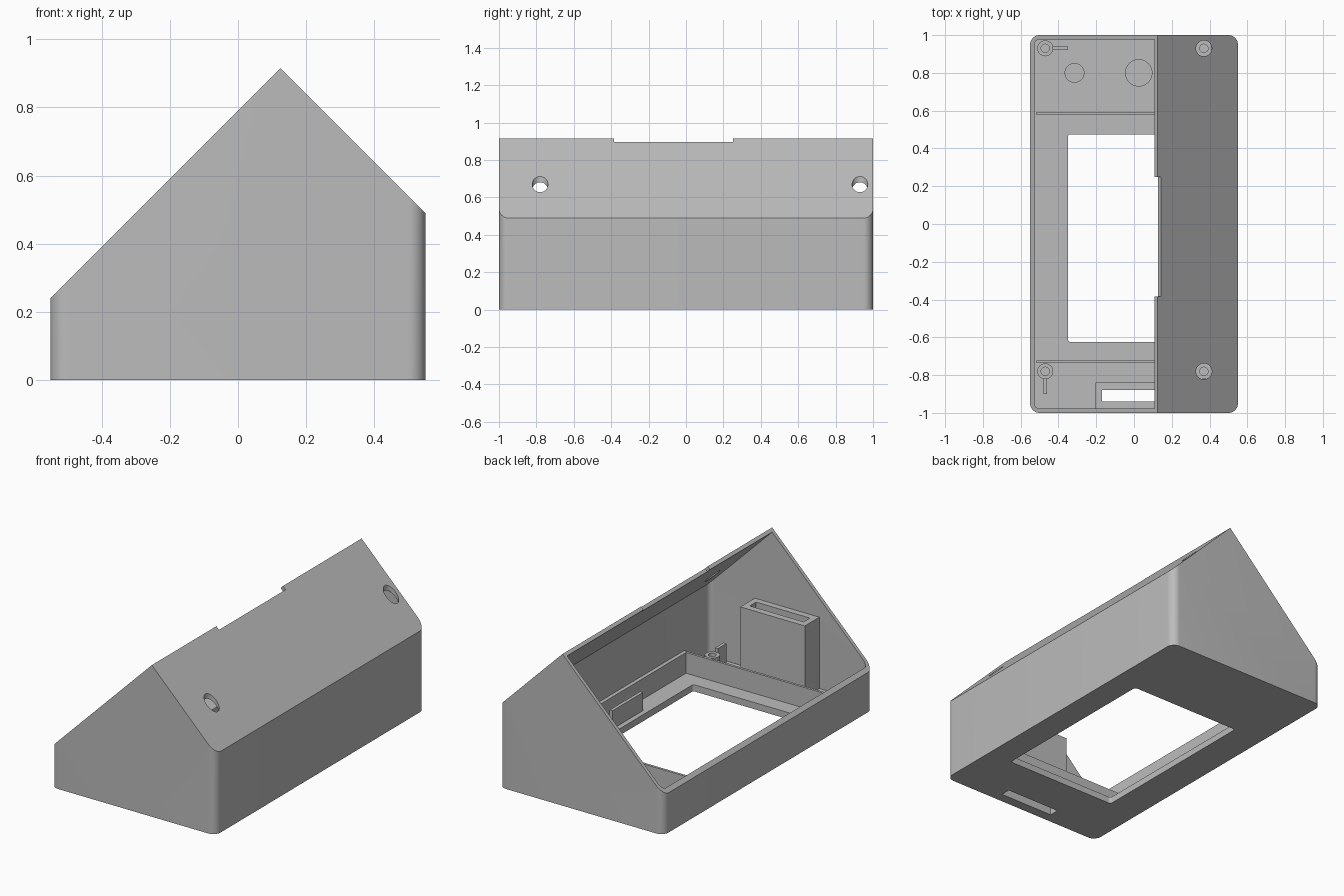
import bpy, bmesh, math
from mathutils import Vector, Matrix

cube = bpy.data.objects.get("Cube")
if cube:
    bpy.data.objects.remove(cube, do_unlink=True)

grey = bpy.data.materials.new("plain grey")
grey.use_nodes = True
colour = (0.5, 0.5, 0.5, 1)
grey.diffuse_color = colour
grey.node_tree.nodes["Principled BSDF"].inputs["Base Color"].default_value = colour

HALF_X, HALF_Y = 0.55, 1.0
WALL, FLOOR = 0.022, 0.04
PEAK = Vector((0.125, 0, 0.915))
RIM_NORMAL = Vector((-1, 0, 1)).normalized()
ROOF_NORMAL = Vector((1, 0, 1)).normalized()


def make(name, bm):
    bmesh.ops.recalc_face_normals(bm, faces=bm.faces)
    mesh = bpy.data.meshes.new(name)
    bm.to_mesh(mesh)
    bm.free()
    mesh.materials.append(grey)
    ob = bpy.data.objects.new(name, mesh)
    bpy.context.collection.objects.link(ob)
    return ob


def slice_off(bm, point, normal):
    """Remove everything beyond a plane and close the cut."""
    geom = bm.verts[:] + bm.edges[:] + bm.faces[:]
    cut = bmesh.ops.bisect_plane(bm, geom=geom, plane_co=point, plane_no=normal,
                                 clear_outer=True)["geom_cut"]
    bmesh.ops.contextual_create(bm, geom=[g for g in cut if isinstance(g, bmesh.types.BMEdge)])


def block(name, x, y, z, radius=0, planes=()):
    """Upright block between limits, with rounded corners and sliced tops."""
    bm = bmesh.new()
    bmesh.ops.create_cube(bm, size=1)
    for v in bm.verts:
        v.co = [lim[0] if c < 0 else lim[1] for c, lim in zip(v.co, (x, y, z))]
    if radius:
        upright = [e for e in bm.edges if abs(e.verts[0].co.z - e.verts[1].co.z) > 0.01]
        bmesh.ops.bevel(bm, geom=upright, offset=radius, segments=10, profile=0.5,
                        affect='EDGES')
    for point, normal in planes:
        slice_off(bm, point, normal)
    return make(name, bm)


def cylinder(name, x, y, z, radius):
    bm = bmesh.new()
    bmesh.ops.create_cone(bm, cap_ends=True, segments=40, radius1=radius, radius2=radius,
                          depth=z[1] - z[0],
                          matrix=Matrix.Translation((x, y, sum(z) / 2)))
    return make(name, bm)


def subtract(ob, cutter):
    """Bake a boolean cut and discard the cutter."""
    cutter.hide_render = True
    mod = ob.modifiers.new("cut", 'BOOLEAN')
    mod.operation, mod.solver, mod.object = 'DIFFERENCE', 'EXACT', cutter
    bpy.context.view_layer.update()
    baked = bpy.data.meshes.new_from_object(
        ob.evaluated_get(bpy.context.evaluated_depsgraph_get()))
    ob.modifiers.clear()
    ob.data = baked
    bpy.data.objects.remove(cutter, do_unlink=True)


# Hollow shell: sloped open face on one side, closed roof on the other
shell = block("case_shell", (-HALF_X, HALF_X), (-HALF_Y, HALF_Y), (0, 1.3), 0.05,
              [(PEAK, RIM_NORMAL), (PEAK, ROOF_NORMAL)])
ix, iy = HALF_X - WALL, HALF_Y - WALL
subtract(shell, block("cavity", (-ix, ix), (-iy, iy), (FLOOR, 1.3), 0.03,
                      [(PEAK - ROOF_NORMAL * WALL, ROOF_NORMAL)]))

# Display window and the slot beneath the tower
subtract(shell, block("window_cut", (-0.35, 0.39), (-0.625, 0.475), (-0.1, 0.1), 0.015))
SLOT = ((-0.17, 0.19), (-0.94, -0.88))
subtract(shell, block("slot_cut", *SLOT, (-0.1, 0.1)))

# Shallow round pockets in the floor
for x, radius in ((-0.315, 0.05), (0.025, 0.07)):
    subtract(shell, cylinder("pocket_cut", x, 0.8, (0.02, 0.1), radius))

# Vertical access holes in the roof
POST_Y = (-0.78, 0.93)
for y in POST_Y:
    subtract(shell, cylinder("access_cut", 0.37, y, (0.5, 0.9), 0.042))

# Notch along the ridge
notch = block("notch_cut", (-0.025, 0.025), (-0.385, 0.25), (-0.06, 0.06))
notch.data.transform(Matrix.Translation(PEAK) @ Matrix.Rotation(math.radians(45), 4, 'Y'))
subtract(shell, notch)

# Hollow tower over the slot
tower = block("slot_tower", (-0.205, 0.225), (-0.98, -0.84), (FLOOR - 0.005, 0.47))
subtract(tower, block("tower_cut", *SLOT, (-0.1, 0.6)))

# Low partitions around the display
LOW = (FLOOR - 0.005, 0.165)
block("front_partition", (-0.515, 0.53), (-0.737, -0.722), LOW)
block("back_partition", (-0.515, 0.53), (0.578, 0.593), LOW)
block("side_partition", (0.505, 0.53), (-0.73, 0.585), LOW)
block("display_tab", (0.42, 0.44), (-0.19, 0.1), (LOW[0], 0.15))

# Screw posts, each with a short stiffening rib
for x in (-0.47, 0.37):
    for y in POST_Y:
        post = cylinder("screw_post", x, y, LOW, 0.042)
        subtract(post, cylinder("screw_cut", x, y, (0.06, 0.3), 0.022))
        if y < 0:
            block("post_rib", (x - 0.01, x + 0.01), (y - 0.12, y - 0.038), (LOW[0], 0.19))
        else:
            block("post_rib", (x + 0.038, x + 0.12), (y - 0.01, y + 0.01), (LOW[0], 0.19))

# Smooth the rounded corners and keep the edges crisp
for ob in bpy.context.collection.objects:
    if ob.type == 'MESH' and grey.name in ob.data.materials:
        ob.data.shade_smooth()
        ob.data.set_sharp_from_angle(angle=math.radians(30))
